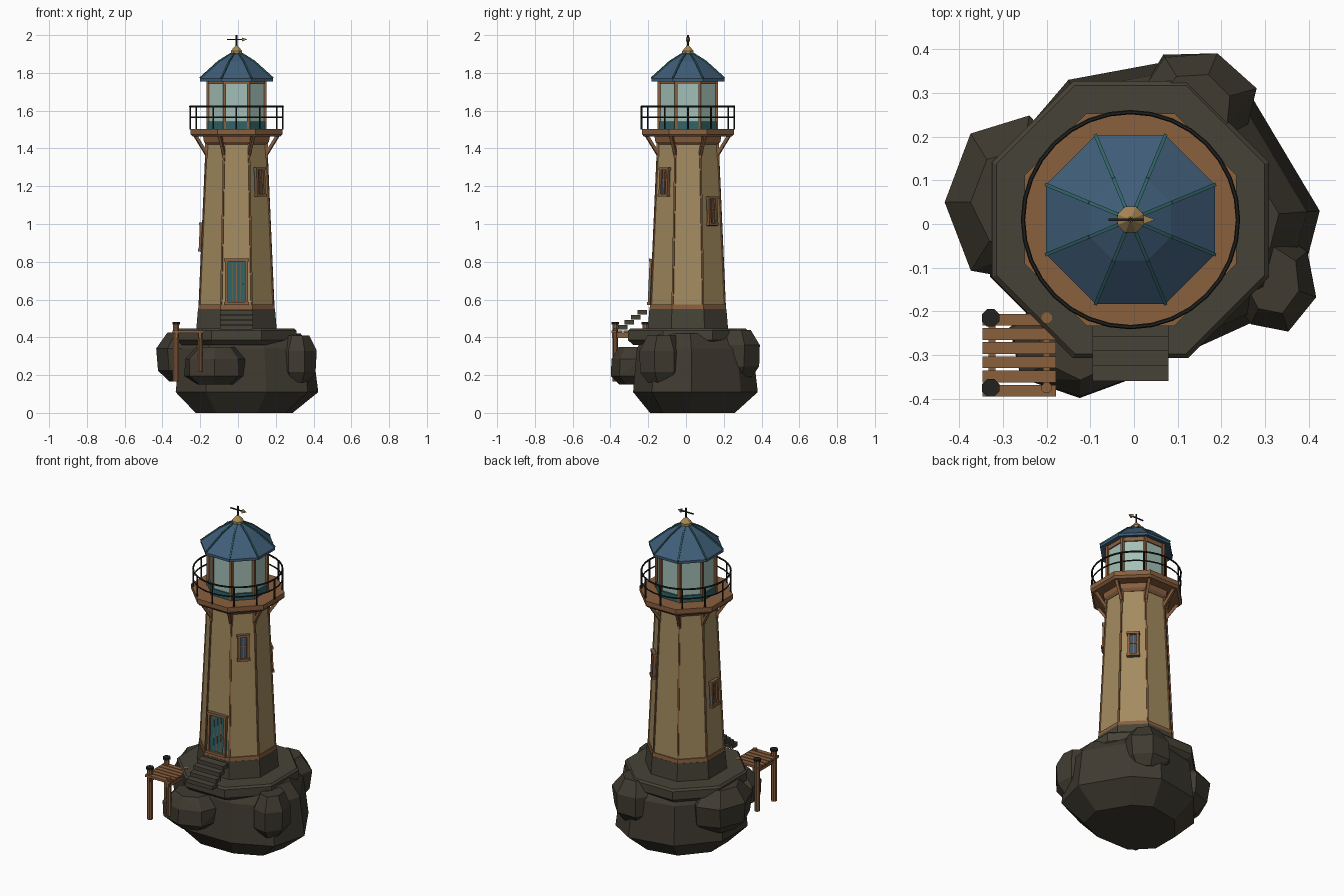
import bpy, bmesh, math, random
from mathutils import Matrix, Vector

random.seed(4)
cube = bpy.data.objects.get("Cube")
if cube:
    bpy.data.objects.remove(cube)


def material(name, r, g, b):
    m = bpy.data.materials.new(name)
    m.use_nodes = True
    m.diffuse_color = (r, g, b, 1)
    bsdf = next(n for n in m.node_tree.nodes if n.type == 'BSDF_PRINCIPLED')
    bsdf.inputs["Base Color"].default_value = (r, g, b, 1)
    return m


TAN = material("tan_plaster", .37, .26, .115)
WOOD = material("brown_wood", .25, .115, .048)
STONE = material("grey_stone", .062, .055, .038)
ROCK = material("dark_rock", .05, .043, .03)
ROOF = material("blue_roof", .05, .11, .19)
GLASS = material("pale_glass", .37, .53, .48)
TEAL = material("teal_paint", .03, .125, .13)
IRON = material("black_iron", .015, .015, .014)
BRASS = material("brass", .4, .25, .09)
PANE = material("dark_pane", .06, .085, .115)

CX, CY = -.008, .01
CENTRE = Matrix.Translation((CX, CY, 0))


def finish(name, bm, mat, matrix=Matrix()):
    bm.transform(matrix)
    bmesh.ops.recalc_face_normals(bm, faces=bm.faces)
    me = bpy.data.meshes.new(name)
    bm.to_mesh(me)
    bm.free()
    me.materials.append(mat)
    ob = bpy.data.objects.new(name, me)
    bpy.context.scene.collection.objects.link(ob)


def lathe(name, profile, mat, n=8, matrix=CENTRE):
    """Stacked n-sided rings of (flat-side radius, z), capped at both ends."""
    bm = bmesh.new()
    rings = []
    for a, z in profile:
        r = a / math.cos(math.pi / n)
        angles = [(i + .5) * math.tau / n for i in range(n)]
        rings.append([bm.verts.new((r * math.cos(t), r * math.sin(t), z)) for t in angles])
    for lo, hi in zip(rings, rings[1:]):
        for i in range(n):
            j = (i + 1) % n
            bm.faces.new((lo[i], lo[j], hi[j], hi[i]))
    bm.faces.new(rings[0])
    bm.faces.new(rings[-1])
    finish(name, bm, mat, matrix)


def box(name, size, loc, mat, matrix=Matrix()):
    bm = bmesh.new()
    bmesh.ops.create_cube(bm, size=1)
    bm.transform(Matrix.Translation(loc) @ Matrix.Diagonal((*size, 1)))
    finish(name, bm, mat, matrix)


def bar(name, p, q, width, mat, n=4, tip=None):
    """Straight bar from p to q, tapered when tip is given."""
    p, q = Vector(p), Vector(q)
    d = q - p
    m = Matrix.Translation(p) @ d.to_track_quat('Z', 'Y').to_matrix().to_4x4()
    end = width if tip is None else tip
    lathe(name, [(width / 2, 0), (end / 2, d.length)], mat, n, m)


def polar(r, angle, z):
    return (CX + r * math.cos(angle), CY + r * math.sin(angle), z)


def hull(name, points, mat):
    bm = bmesh.new()
    for p in points:
        bm.verts.new(p)
    bmesh.ops.convex_hull(bm, input=bm.verts)
    loose = [v for v in bm.verts if not v.link_faces]
    bmesh.ops.delete(bm, geom=loose, context='VERTS')
    bmesh.ops.dissolve_limit(bm, angle_limit=.14, verts=bm.verts, edges=bm.edges)
    finish(name, bm, mat)


# Main rock: one outline scaled at several heights
outline = [(.425, .03), (.27, .29), (.12, .38), (-.15, .33), (-.33, .12),
           (-.33, -.12), (-.17, -.28), (.15, -.28), (.37, -.18)]
layers = [(.68, 0), (1, .11), (.93, .34), (.78, .42)]
hull("main_rock", [(x * s, y * s, z) for s, z in layers for x, y in outline], ROCK)


# Boulders round the main rock
def boulder(name, centre, half, turn):
    pts = []
    for s, z in [(.6, -1), (.97, -.55), (1, .35), (.62, 1)]:
        for i in range(7):
            t = turn + i * math.tau / 7
            k = s * random.uniform(.95, 1.08)
            pts.append((centre[0] + half[0] * k * math.cos(t),
                        centre[1] + half[1] * k * math.sin(t),
                        centre[2] + half[2] * z))
    hull(name, pts, ROCK)


boulder("left_boulder", (-.275, .05, .295), (.15, .19, .13), .45)
boulder("front_boulder", (-.12, -.27, .25), (.165, .13, .1), .2)
boulder("right_boulder", (.315, -.13, .285), (.1, .12, .125), .6)
boulder("back_boulder", (.14, .27, .315), (.14, .13, .125), .3)

# Foundation, plinth and tower shaft
lathe("foundation", [(.29, .36), (.317, .385), (.317, .435), (.307, .446)], STONE)
lathe("plinth", [(.213, .44), (.204, .55)], STONE)
lathe("base_trim", [(.203, .547), (.201, .573)], WOOD)
Z0, Z1, A0, A1 = .55, 1.44, .196, .157
lathe("tower_shaft", [(A0, Z0), (A1, Z1)], TAN)
lathe("tower_cornice", [(.16, 1.42), (.172, 1.435), (.178, 1.47)], WOOD)
lathe("gallery_deck", [(.232, 1.462), (.243, 1.475), (.243, 1.503)], WOOD)

# Parts at each corner of the tower
CORNER = math.cos(math.pi / 8)
for i in range(8):
    t = (i + .5) * math.tau / 8
    bar("corner_strip", polar(A0 / CORNER, t, Z0), polar(A1 / CORNER, t, Z1), .009, WOOD)
    bar("deck_bracket", polar(.168, t, 1.365), polar(.236, t, 1.468), .016, WOOD)
    bar("bracket_foot", polar(.172, t, 1.35), polar(.172, t, 1.44), .014, WOOD)
    bar("lantern_post", polar(.165, t, 1.5), polar(.165, t, 1.765), .015, WOOD)
    bar("roof_rib_lower", polar(.209, t, 1.772), polar(.101, t, 1.862), .008, TEAL)
    bar("roof_rib_upper", polar(.101, t, 1.862), polar(.03, t, 1.903), .008, TEAL)


def wall(angle, z):
    """Frame on one tower side: local -y points outward, leaning with the wall."""
    a = A0 + (A1 - A0) * (z - Z0) / (Z1 - Z0)
    lean = math.atan2(A0 - A1, Z1 - Z0)
    return (CENTRE @ Matrix.Rotation(math.radians(angle + 90), 4, 'Z')
            @ Matrix.Translation((0, -a, z)) @ Matrix.Rotation(-lean, 4, 'X'))


def framed(name, m, w, h, t, mat):
    """Filled panel with a wooden frame of thickness t round it."""
    box(name + "_panel", (w, .008, h), (0, -.004, 0), mat, m)
    for s in (-1, 1):
        box(name + "_jamb", (t, .022, h), (s * (w - t) / 2, -.007, 0), WOOD, m)
        box(name + "_rail", (w + .008, .026, t), (0, -.009, s * (h - t) / 2), WOOD, m)


# Windows
for angle, z in [(-45, 1.222), (45, 1.068), (180, .93)]:
    m = wall(angle, z)
    framed("window", m, .064, .155, .014, PANE)
    box("window_mullion", (.006, .012, .14), (0, -.006, 0), WOOD, m)
    box("window_crossbar", (.05, .012, .006), (0, -.006, .01), WOOD, m)

# Door with plank seams and a knob
door = wall(-90, .693)
framed("door", door, .122, .245, .015, TEAL)
for x in (-.023, 0, .023):
    box("door_seam", (.004, .004, .2), (x, -.008, 0), WOOD, door)
box("door_knob", (.009, .012, .009), (.034, -.012, -.01), BRASS, door)

# Steps up to the door
for i in range(4):
    box("step", (.175, .05, .024), (-.008, -.232 - .034 * i, .534 - .027 * i), STONE)

# Gallery railing
for z, r in ((1.622, .005), (1.565, .004)):
    bpy.ops.mesh.primitive_torus_add(major_segments=32, minor_segments=6, major_radius=.246,
                                     minor_radius=r, location=(CX, CY, z))
    bpy.context.object.name = "railing_ring"
    bpy.context.object.data.materials.append(IRON)
for i in range(12):
    t = i * math.tau / 12
    bar("railing_post", polar(.246, t, 1.5), polar(.246, t, 1.622), .008, IRON, 6)

# Lantern room
lathe("lantern_base", [(.157, 1.5), (.157, 1.542)], TEAL)
lathe("lantern_glass", [(.148, 1.54), (.148, 1.75)], GLASS)
lathe("lantern_head", [(.155, 1.742), (.155, 1.768)], WOOD)

# Roof, finial and weather vane
lathe("roof", [(.15, 1.768), (.193, 1.755), (.193, 1.77), (.093, 1.86), (.025, 1.904)], ROOF)
lathe("finial", [(.018, 1.89), (.03, 1.902), (.03, 1.916), (.014, 1.935), (.006, 1.945)], BRASS)
bar("vane_rod", (CX, CY, 1.93), (CX, CY, 2), .009, IRON, 6)
bar("vane_arm", (CX - .05, CY, 1.977), (CX + .035, CY, 1.977), .006, IRON)
bar("vane_point", (CX + .03, CY, 1.977), (CX + .056, CY, 1.977), .02, BRASS, 4, .001)

# Small jetty
for i in range(6):
    box("jetty_plank", (.168, .027, .014), (-.263, -.219 - .0325 * i, .43), WOOD)
for x in (-.325, -.2):
    box("jetty_beam", (.016, .19, .026), (x, -.298, .41), WOOD)
for y in (-.215, -.375):
    bar("outer_post", (-.328, y, .165), (-.328, y, .47), .03, WOOD, 8)
    bar("post_cap", (-.328, y, .468), (-.328, y, .481), .04, IRON, 8)
    bar("inner_post", (-.2, y, .22), (-.2, y, .448), .024, WOOD, 8)
